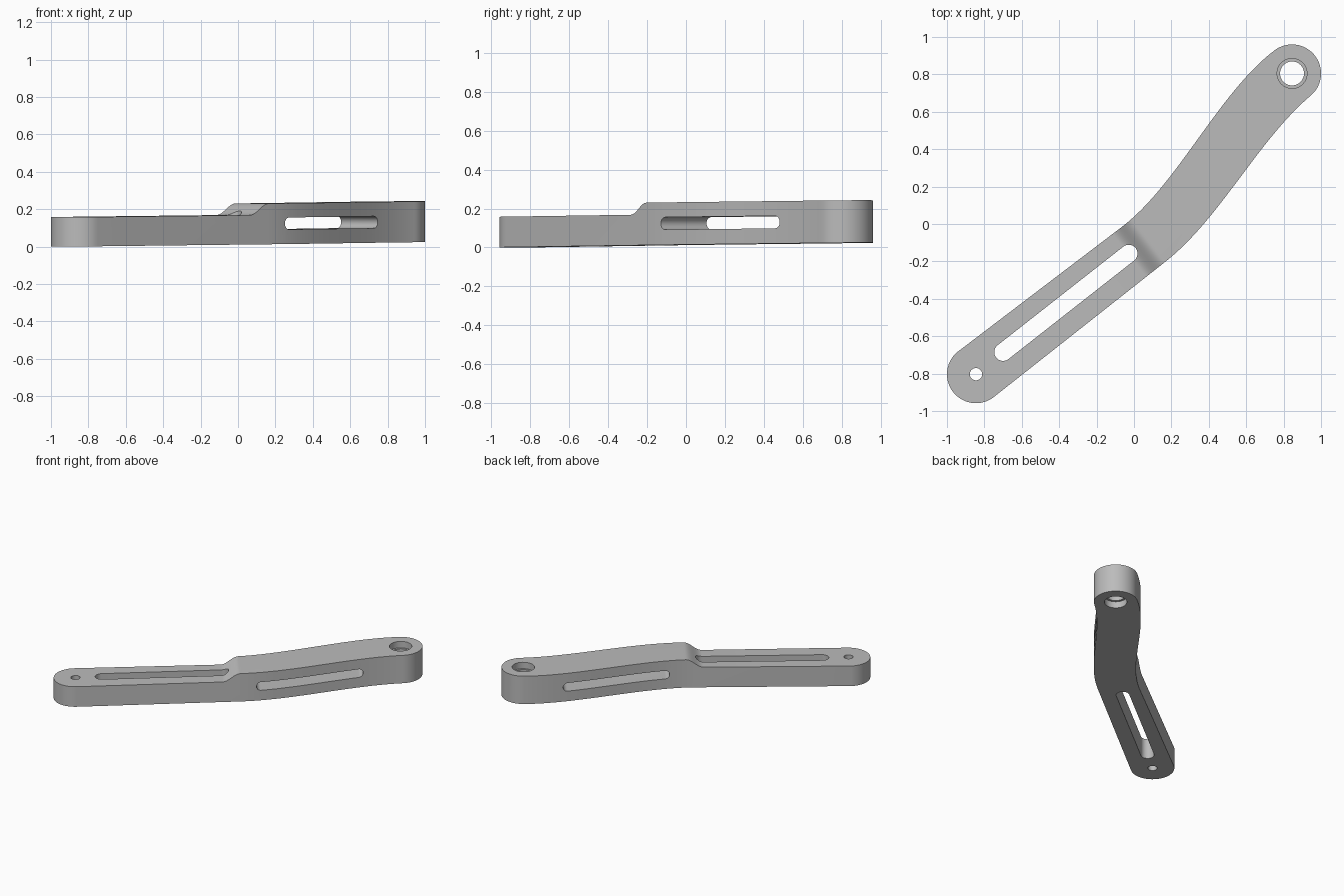
import bpy, bmesh
from math import cos, sin, radians, pi
from mathutils import Vector
from mathutils.geometry import interpolate_bezier

cube = bpy.data.objects.get("Cube")
if cube:
    bpy.data.objects.remove(cube)

U = Vector((0.788, 0.616, 0))        # direction along the straight arm
N = Vector((-0.616, 0.788, 0))       # direction across it
UP = Vector((0, 0, 1))
LOW, HIGH = 0.157, 0.218             # thickness of the thin and thick halves
SMALL_END = Vector((-0.845, -0.803, 0))
BIG_END = Vector((0.845, 0.805, 0))
END_R = 0.155

metal = bpy.data.materials.new("grey metal")
metal.use_nodes = True
GREY = (0.5, 0.5, 0.5, 1)
metal.diffuse_color = GREY
metal.node_tree.nodes["Principled BSDF"].inputs["Base Color"].default_value = GREY


def arc(centre, r, start, end, a=Vector((1, 0, 0)), b=Vector((0, 1, 0)), steps=32):
    angles = [radians(start + (end - start) * i / steps) for i in range(steps + 1)]
    return [centre + a * r * cos(t) + b * r * sin(t) for t in angles]


def prism(name, points, sweep):
    bm = bmesh.new()
    face = bm.faces.new([bm.verts.new(p) for p in points])
    top = bmesh.ops.extrude_face_region(bm, geom=[face])["geom"]
    bmesh.ops.translate(bm, vec=sweep, verts=[v for v in top if isinstance(v, bmesh.types.BMVert)])
    bmesh.ops.recalc_face_normals(bm, faces=bm.faces)
    mesh = bpy.data.meshes.new(name)
    bm.to_mesh(mesh)
    bm.free()
    mesh.materials.append(metal)
    obj = bpy.data.objects.new(name, mesh)
    bpy.context.collection.objects.link(obj)
    return obj


def combine(target, cutter, operation="DIFFERENCE"):
    mod = target.modifiers.new(cutter.name, "BOOLEAN")
    mod.operation, mod.solver, mod.object = operation, "EXACT", cutter
    bpy.context.view_layer.objects.active = target
    bpy.ops.object.modifier_apply(modifier=mod.name)
    bpy.data.objects.remove(cutter)


def hole(name, centre, r, bottom, top):
    points = arc(centre + UP * bottom, r, 0, 360, steps=48)[:-1]
    return prism(name, points, UP * (top - bottom))


def slot(name, start, end, r, a, b, sweep):
    points = arc(end, r, -90, 90, a, b, 16) + arc(start, r, 90, 270, a, b, 16)
    return prism(name, points, sweep)


def swept_edge(start, end, end_dir):
    return interpolate_bezier(start, start + U * 0.37, end - end_dir * 0.37, end, 28)


# Arm outline: round ends, straight lower half, S-curved upper half
big_arc = arc(BIG_END, END_R, -52, 126)
small_arc = arc(SMALL_END, END_R, 132, 309)
right_edge = swept_edge(Vector((0.166, -0.203, 0)), big_arc[0], Vector((0.76, 0.65, 0)))
left_edge = swept_edge(Vector((-0.055, -0.008, 0)), big_arc[-1], Vector((0.8, 0.6, 0)))
arm = prism("crank_arm", small_arc + right_edge[:-1] + big_arc + left_edge[-2::-1], UP * 0.4)

# Side profile with a smooth step between the two thicknesses
step = []
for i in range(17):
    t = i / 16
    step.append(U * (-0.125 + 0.13 * t) + UP * (LOW + (HIGH - LOW) * (0.5 - 0.5 * cos(pi * t))))
side = [U * -2, U * 2, U * 2 + UP * HIGH] + step[::-1] + [U * -2 + UP * LOW]
combine(arm, prism("side_profile", [p - N for p in side], N * 2), "INTERSECT")

# Vertical slot in the thin half, crosswise slot in the thick half
combine(arm, slot("arm_slot", Vector((-0.7, -0.685, -0.1)), Vector((-0.028, -0.158, -0.1)),
                  0.047, U, N, UP * 0.5))
combine(arm, slot("side_slot", U * 0.15 + UP * 0.11 - N, U * 0.853 + UP * 0.11 - N,
                  0.032, U, UP, N * 2))

# Small pin hole, and a large bore with a recess on both faces
combine(arm, hole("pin_hole", SMALL_END, 0.033, -0.1, 0.4))
combine(arm, hole("bore", BIG_END, 0.064, -0.1, 0.4))
combine(arm, hole("top_recess", BIG_END, 0.08, HIGH - 0.05, 0.4))
combine(arm, hole("bottom_recess", BIG_END, 0.08, -0.1, 0.05))

# Slight rise towards the thick end
for v in arm.data.vertices:
    v.co.z += 0.0066 * (v.co.x + v.co.y) + 0.0123

bpy.ops.object.select_all(action="DESELECT")
arm.select_set(True)
bpy.context.view_layer.objects.active = arm
bpy.ops.object.shade_smooth_by_angle(angle=radians(30))
